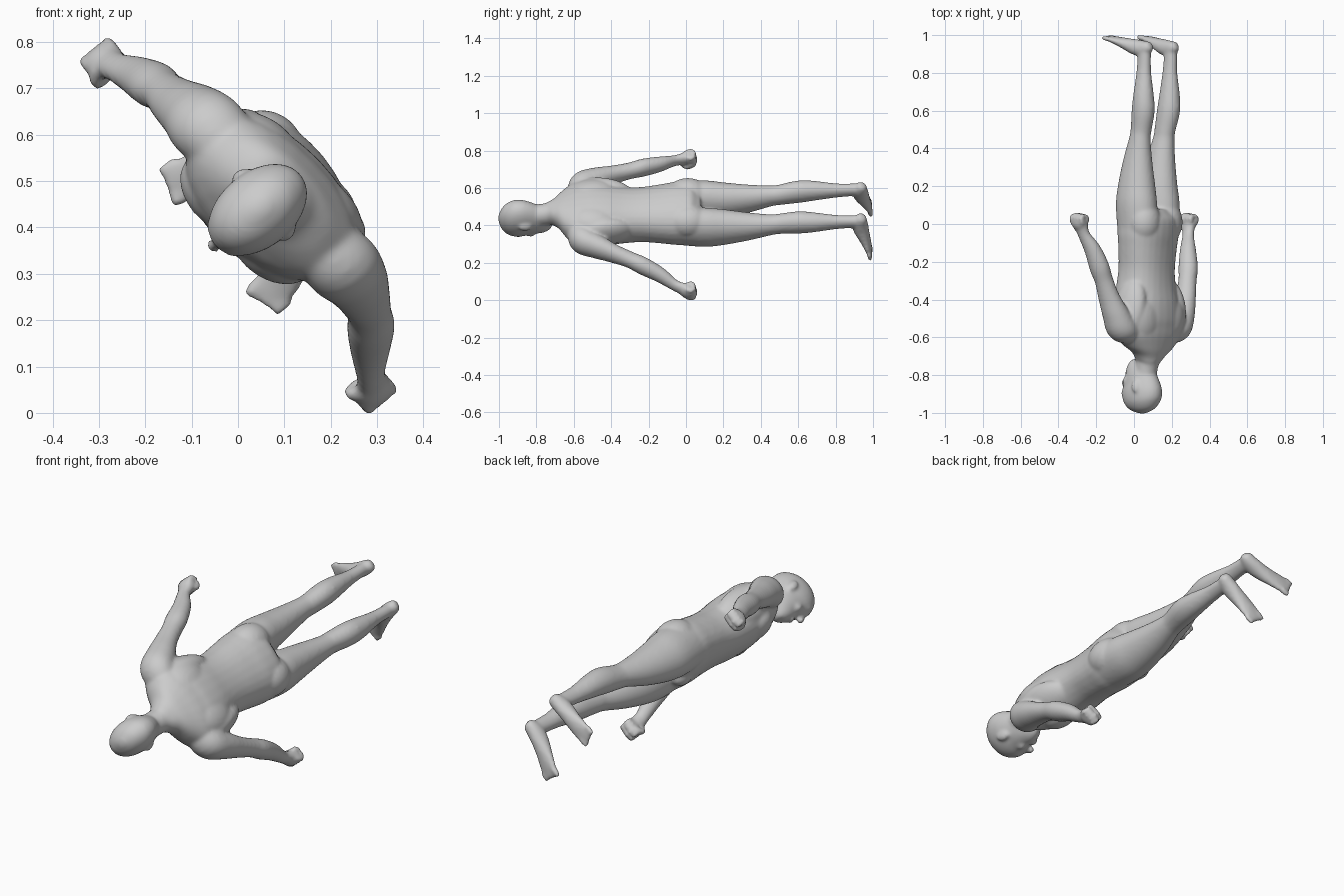
import bpy, bmesh, math
from mathutils import Vector, Matrix

bm = bmesh.new()
SEG = 28


def spline(pts, steps):
    """Catmull-Rom samples through tuples of any length."""
    v = [Vector(p) for p in pts]
    out = []
    for i in range(len(v) - 1):
        p0, p1, p2, p3 = v[max(i - 1, 0)], v[i], v[i + 1], v[min(i + 2, len(v) - 1)]
        for k in range(steps):
            t = k / steps
            out.append(0.5 * (2 * p1 + (p2 - p0) * t + (2 * p0 - 5 * p1 + 4 * p2 - p3) * t * t
                              + (3 * p1 - p0 - 3 * p2 + p3) * t ** 3))
    out.append(v[-1])
    return out


def tube(centres, radii, side=1, power=2.0, steps=5):
    """Closed loft: radii are (sideways, front-back) per centre point."""
    c = [Vector((p[0] * side, p[1], p[2])) for p in spline(centres, steps)]
    r = spline(radii, steps)
    rings = []
    for i, p in enumerate(c):
        t = (c[min(i + 1, len(c) - 1)] - c[max(i - 1, 0)]).normalized()
        x = Vector((1, 0, 0))
        x = (x - t * x.dot(t)).normalized()
        y = t.cross(x)
        ring = []
        for k in range(SEG):
            a = 2 * math.pi * k / SEG
            ca, sa = math.cos(a), math.sin(a)
            ca = math.copysign(abs(ca) ** (2 / power), ca)
            sa = math.copysign(abs(sa) ** (2 / power), sa)
            ring.append(bm.verts.new(p + x * (ca * r[i][0]) + y * (sa * r[i][1])))
        rings.append(ring)
    for a, b in zip(rings, rings[1:]):
        for k in range(SEG):
            j = (k + 1) % SEG
            bm.faces.new((a[k], a[j], b[j], b[k]))
    bm.faces.new(rings[0][::-1])
    bm.faces.new(rings[-1])


def ball(pos, rad, side=1, tilt=(0, 0, 0)):
    m = Matrix.Translation((pos[0] * side, pos[1], pos[2]))
    for ang, ax in zip(tilt, 'XYZ'):
        m = m @ Matrix.Rotation(math.radians(ang * (1 if ax == 'X' else side)), 4, ax)
    bmesh.ops.create_uvsphere(bm, u_segments=24, v_segments=16, radius=1,
                              matrix=m @ Matrix.Diagonal((*rad, 1)))


# The figure is built upright (face to -y, height on z), then laid down.
# torso
tube([(0, .015, -.09), (0, .008, -.04), (0, .003, .04), (0, -.002, .13), (0, -.008, .24), (0, -.012, .34),
      (0, -.008, .44), (0, -.002, .53), (0, .008, .595), (0, .012, .65), (0, .008, .69), (0, .0, .73)],
     [(.10, .09), (.168, .132), (.180, .138), (.170, .130), (.158, .126), (.166, .132),
      (.190, .138), (.208, .132), (.205, .112), (.150, .088), (.092, .072), (.06, .06)], power=2.25)
# neck
tube([(0, .015, .62), (0, .005, .70), (0, -.012, .77), (0, -.02, .85)],
     [(.08, .075), (.062, .064), (.058, .062), (.058, .06)])
# head
tube([(0, -.112, .735), (0, -.096, .75), (0, -.066, .79), (0, -.048, .84), (0, -.040, .89),
      (0, -.036, .94), (0, -.032, .98), (0, -.03, 1.003)],
     [(.024, .025), (.044, .053), (.064, .086), (.074, .108), (.082, .121), (.077, .110), (.052, .074), (.014, .018)])
# face: nose, brow, lips
tube([(0, -.148, .885), (0, -.158, .855), (0, -.164, .835), (0, -.150, .824)],
     [(.009, .010), (.011, .012), (.016, .013), (.012, .008)])
ball((0, -.140, .895), (.05, .017, .011))
ball((0, -.138, .790), (.024, .012, .013))
# groin
ball((0, -.095, -.035), (.05, .045, .06))

for s in (1, -1):
    # ears and cheeks
    ball((.081, -.018, .858), (.010, .022, .033), s, (-10, 8, 25))
    ball((.042, -.110, .830), (.022, .022, .026), s)
    # chest, flank and seat muscles
    ball((.090, -.080, .48), (.092, .062, .085), s, (0, 0, 12))
    ball((.100, .055, .50), (.098, .070, .13), s, (0, -10, -8))
    ball((.150, .015, .44), (.060, .095, .16), s, (0, 10, 0))
    ball((.090, .046, -.01), (.092, .092, .115), s)
    # leg
    tube([(.09, .006, .04), (.094, .0, -.10), (.093, .0, -.20), (.096, .010, -.33), (.10, .028, -.45),
          (.10, .036, -.50), (.106, .055, -.60), (.109, .060, -.68), (.109, .062, -.80),
          (.110, .066, -.89), (.110, .066, -.95)],
         [(.088, .118), (.095, .118), (.088, .106), (.070, .083), (.053, .060),
          (.051, .058), (.056, .064), (.051, .057), (.035, .042), (.031, .038), (.034, .038)], s)
    # foot
    tube([(.108, .112, -.942), (.108, .098, -.938), (.111, .06, -.930), (.119, .01, -.937),
          (.132, -.05, -.957), (.148, -.105, -.975), (.156, -.138, -.983)],
         [(.016, .016), (.030, .030), (.036, .042), (.038, .042), (.043, .030), (.048, .019), (.042, .013)], s)
    # toes
    for k in range(5):
        u, reach, r = .122 + .0175 * k, -.174 + .007 * k, .015 if k == 0 else .012
        tube([(u, -.11, -.978), (u + .003, -.145, -.985), (u + .004, reach, -.988)],
             [(r, r), (r, r), (r * .75, r * .75)], s, steps=3)
    # arm
    tube([(.14, .01, .575), (.205, .008, .55), (.248, .006, .48), (.290, -.004, .39), (.324, -.014, .30),
          (.352, -.027, .23), (.388, -.050, .14), (.432, -.079, .06), (.450, -.088, .01)],
         [(.06, .07), (.074, .082), (.064, .072), (.049, .058), (.045, .048),
          (.047, .053), (.040, .045), (.027, .034), (.029, .040)], s)
    # fist: palm, curled fingers, thumb
    ball((.462, -.093, -.008), (.032, .046, .044), s, (0, -15, 0))
    for k in range(4):
        b = -.126 + .022 * k
        h = .004 * abs(k - 1)
        tube([(.472, b, .0), (.485, b, -.034 + h), (.463, b, -.052 + h), (.433, b, -.042 + h), (.433, b, -.012)],
             [(.012, .013)] * 5, s, steps=3)
    tube([(.452, -.114, .03), (.435, -.136, .005), (.426, -.126, -.02), (.424, -.107, -.03)],
         [(.014, .014), (.014, .014), (.013, .013), (.010, .010)], s, steps=3)

# slight twist of the upper body
for v in bm.verts:
    k = min(max(v.co.z / .45, 0), 1)
    if v.co.z < .72:
        v.co.y += .085 * k * k * (3 - 2 * k) * v.co.x

# fuse the parts into one smooth skin
bmesh.ops.recalc_face_normals(bm, faces=bm.faces)
mesh = bpy.data.meshes.new("body")
bm.to_mesh(mesh)
bm.free()
body = bpy.data.objects.new("body", mesh)
bpy.context.collection.objects.link(body)
rm = body.modifiers.new("skin", 'REMESH')
rm.mode = 'VOXEL'
rm.voxel_size = .0075
rm.use_smooth_shade = True
sm = body.modifiers.new("soften", 'SMOOTH')
sm.factor = .5
sm.iterations = 12

# lay the figure down: head to -y, turned partly onto its side
body.matrix_world = Matrix(((.633, .774, 0, .073),
                            (0, 0, -1, 0),
                            (-.774, .633, 0, .463),
                            (0, 0, 0, 1)))
